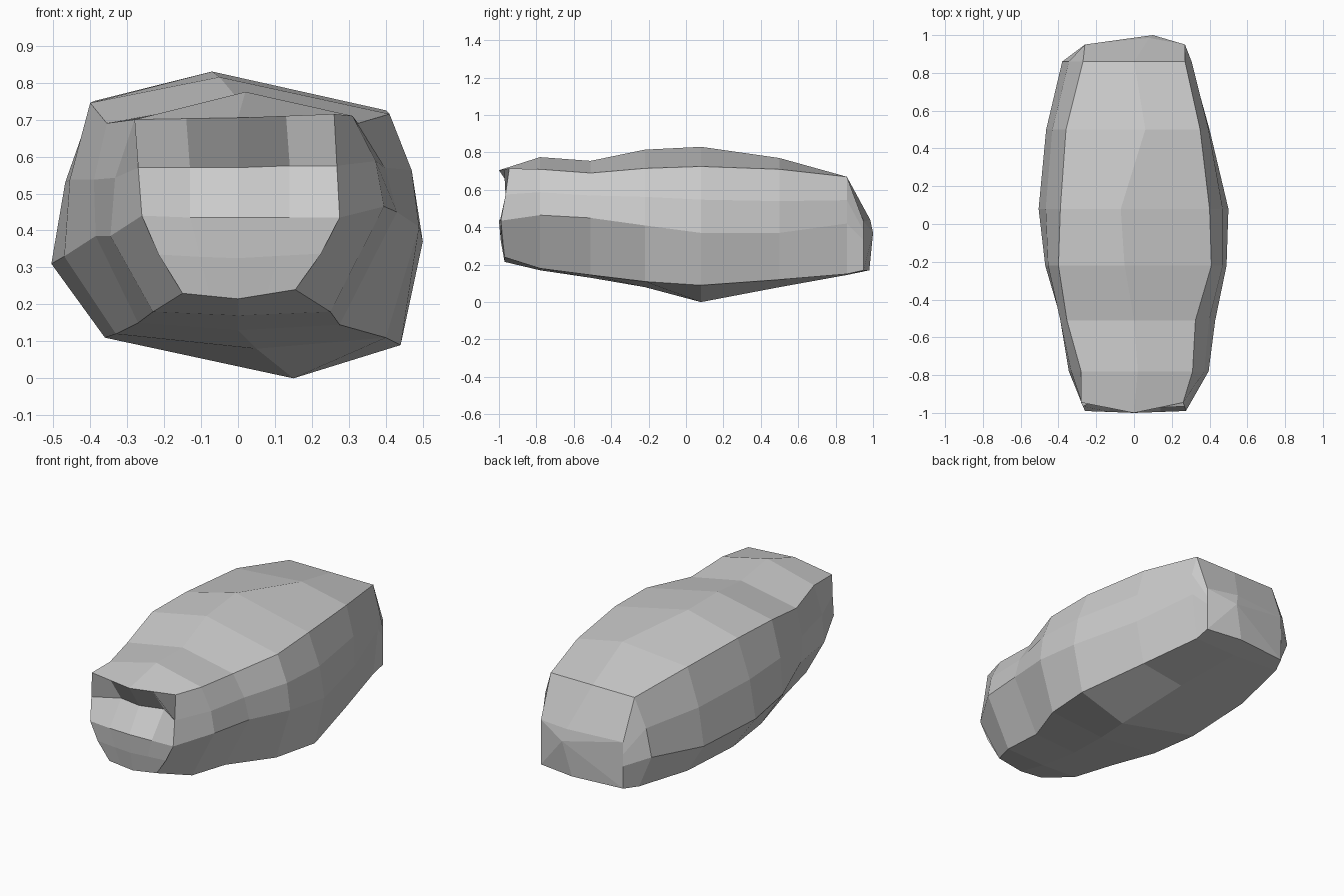
import bpy, bmesh
from mathutils import Vector

if "Cube" in bpy.data.objects:
    bpy.data.objects.remove(bpy.data.objects["Cube"])

# Hull stations front to back: y, then (x, z) of upper left, ridge, upper right,
# widest right, lower right, keel, lower left, widest left
STATIONS = [
    (-.98, (-.28, .70), (0, .705), (.26, .715), (.275, .435), (.155, .24), (0, .215), (-.15, .23), (-.26, .44)),
    (-.78, (-.28, .70), (.02, .775), (.31, .71), (.395, .465), (.25, .18), (0, .17), (-.23, .18), (-.345, .385)),
    (-.51, (-.355, .69), (0, .755), (.325, .69), (.43, .45), (.275, .145), (0, .13), (-.27, .15), (-.385, .385)),
    (-.22, (-.40, .745), (-.05, .815), (.41, .715), (.49, .41), (.40, .11), (.05, .08), (-.33, .12), (-.47, .33)),
    (.08, (-.39, .75), (-.07, .83), (.40, .725), (.50, .37), (.44, .09), (.15, .0), (-.36, .11), (-.505, .31)),
    (.50, (-.36, .735), (.06, .77), (.35, .71), (.40, .37), (.35, .12), (.08, .08), (-.36, .13), (-.465, .30)),
    (.86, (-.27, .67), (0, .67), (.27, .67), (.30, .42), (.27, .15), (0, .145), (-.30, .16), (-.38, .35)),
    (.95, (-.26, .44), (.08, .44), (.27, .43), (.27, .33), (.27, .17), (.05, .17), (-.26, .17), (-.26, .30)),
]


def section(index, station):
    """Ring of ten points, with a bulged point in each upper side."""
    y, pts = station[0], [Vector((p[0], station[0], p[1])) for p in station[1:]]
    tl, top, tr, r, br, keel, bl, l = pts
    bulge = Vector((0 if index in (0, 7) else .02, 0, 0))
    ru, lu = (tr + r) / 2 + bulge, (tl + l) / 2 - bulge
    if index == 0:
        # The front lip bows forward at the middle
        tl.y = tr.y = -.945
        top.y = -1.0
        ru.y = lu.y = -.965
        r.y = l.y = -.99
        bl.y = br.y = keel.y = -.97
    if index == 7:
        top.y = .985
        keel.y = .98
    return [tl, top, tr, ru, r, br, keel, bl, l, lu]


bm = bmesh.new()
rings = [[bm.verts.new(p) for p in section(i, s)] for i, s in enumerate(STATIONS)]
for a, b in zip(rings, rings[1:]):
    for k in range(10):
        n = (k + 1) % 10
        bm.faces.new((a[k], a[n], b[n], b[k]))

# Rear end closes onto a shallow off-centre peak
peak = bm.verts.new((.10, 1.0, .37))
for k in range(10):
    bm.faces.new((rings[-1][k], rings[-1][(k + 1) % 10], peak))

# Front notch: upper lip, recessed middle line, lower lip
tl, top, tr, ru, r, br, keel, bl, l, lu = rings[0]


def between(a, b, t=.5):
    return bm.verts.new(a.co.lerp(b.co, t))


upper = [tl, between(tl, top), top, between(top, tr), tr]
inner = [lu] + [bm.verts.new(p) for p in ((-.13, -.89, .57), (0, -.91, .57), (.14, -.88, .575))] + [ru]
lower = [l] + [bm.verts.new(p) for p in ((-.13, -.995, .435), (0, -1, .435), (.14, -.995, .435))] + [r]
for a, b in ((upper, inner), (inner, lower)):
    for k in range(4):
        bm.faces.new((a[k], a[k + 1], b[k + 1], b[k]))

# Chin below the notch
chin = [bl, between(bl, keel), keel, between(keel, br), br]
middle = [between(a, b) for a, b in zip(lower, chin)]
for v, s in ((middle[0], -1), (middle[4], 1)):
    v.co.x += .01 * s
for v in middle:
    v.co.y -= .005
for a, b in ((lower, middle), (middle, chin)):
    for k in range(4):
        bm.faces.new((a[k], a[k + 1], b[k + 1], b[k]))
bm.faces.new((l, middle[0], bl))
bm.faces.new((r, br, middle[4]))

bmesh.ops.recalc_face_normals(bm, faces=bm.faces[:])
mesh = bpy.data.meshes.new("body")
bm.to_mesh(mesh)
bm.free()
bpy.context.collection.objects.link(bpy.data.objects.new("body", mesh))
